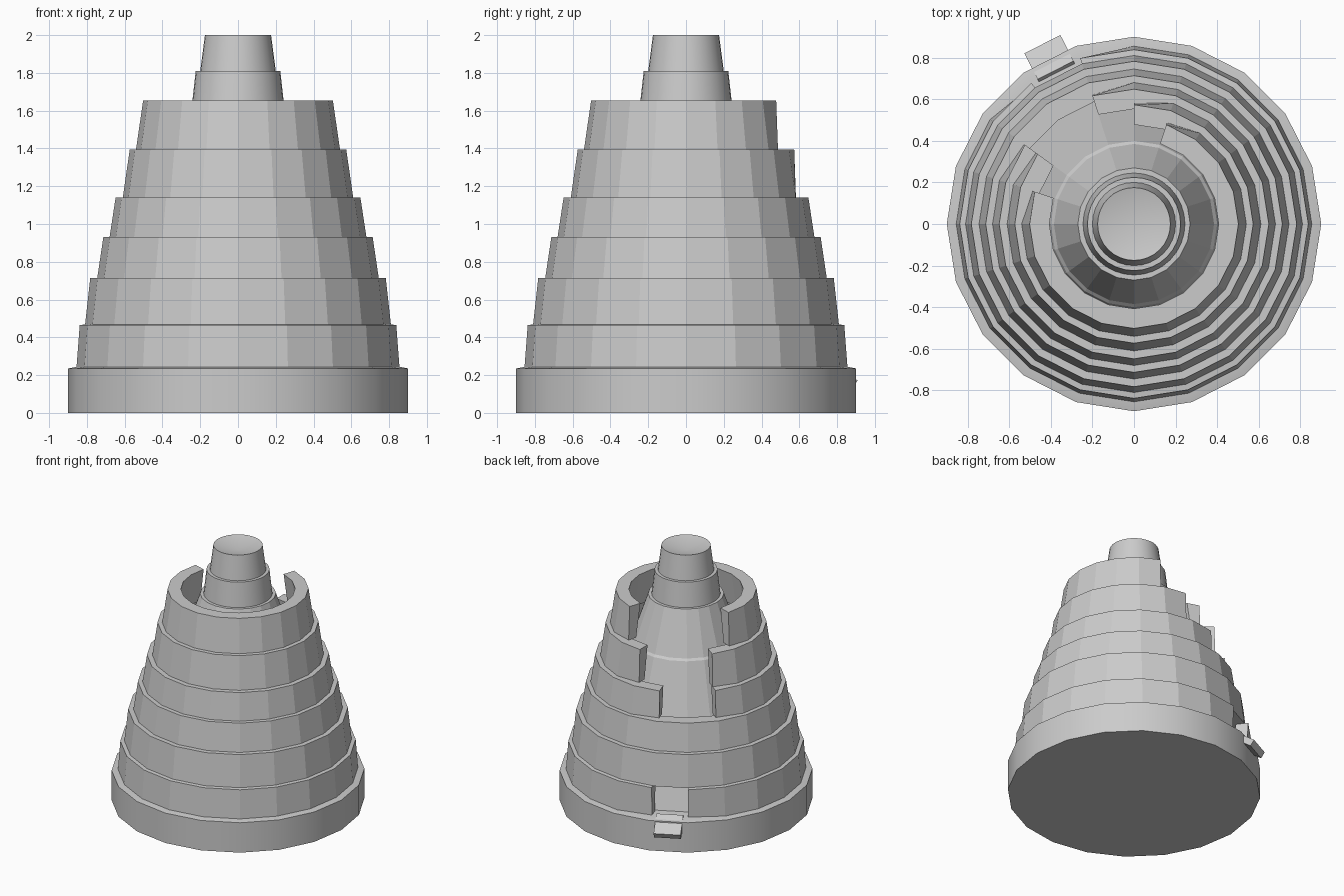
import bpy, bmesh, math
from math import sin, cos, radians

if "Cube" in bpy.data.objects:
    bpy.data.objects.remove(bpy.data.objects["Cube"])

N = 20
WALL = 0.095


def finish(name, bm, smooth=False):
    bmesh.ops.recalc_face_normals(bm, faces=bm.faces)
    me = bpy.data.meshes.new(name)
    bm.to_mesh(me)
    bm.free()
    ob = bpy.data.objects.new(name, me)
    bpy.context.collection.objects.link(ob)
    if smooth:
        bpy.ops.object.select_all(action='DESELECT')
        ob.select_set(True)
        bpy.context.view_layer.objects.active = ob
        bpy.ops.object.shade_smooth_by_angle(angle=radians(25))
    return ob


def lathe(name, profile, sides, smooth=False):
    """Revolve an (r, z) profile; points with r = 0 become fan centres."""
    bm = bmesh.new()
    rows = []
    for r, z in profile:
        if r == 0:
            rows.append([bm.verts.new((0, 0, z))] * sides)
        else:
            rows.append([bm.verts.new((r * cos(math.tau * i / sides),
                                       r * sin(math.tau * i / sides), z))
                         for i in range(sides)])
    for a, b in zip(rows, rows[1:]):
        for i in range(sides):
            j = (i + 1) % sides
            quad = list(dict.fromkeys((a[i], a[j], b[j], b[i])))
            bm.faces.new(quad)
    return finish(name, bm, smooth)


def wall(name, z0, z1, r0, r1, tilt=0.0, gap=None):
    """Thick leaning ring wall; gap = (start, end) vertex numbers left open."""
    bm = bmesh.new()
    first, count = (gap[1], N - (gap[1] - gap[0]) + 1) if gap else (0, N)
    rows = []
    for k in range(count):
        a = math.tau * (first + k) / N
        # the foot of an open wall end is pulled slightly inward
        foot = 0.028 if gap and k in (0, count - 1) else 0
        section = [(r0 - foot, z0), (r1, z1), (r1 - WALL, z1 + tilt), (r0 - WALL, z0)]
        rows.append([bm.verts.new((r * cos(a), r * sin(a), z)) for r, z in section])
    pairs = list(zip(rows, rows[1:]))
    if gap:
        bm.faces.new(rows[0])
        bm.faces.new(rows[-1])
    else:
        pairs.append((rows[-1], rows[0]))
    for a, b in pairs:
        for i in range(4):
            j = (i + 1) % 4
            bm.faces.new((a[i], a[j], b[j], b[i]))
    return finish(name, bm)


# Base drum
lathe("base", [(0, 0), (0.9, 0), (0.9, 0.235), (0.85, 0.245), (0, 0.245)], N, True)

# Stepped outer walls, some left open at the back left
wall("tier_1", 0.24, 0.465, 0.855, 0.838, 0.01, gap=(6, 7))
wall("tier_2", 0.465, 0.715, 0.81, 0.782)
wall("tier_3", 0.715, 0.93, 0.745, 0.713)
wall("tier_4", 0.93, 1.14, 0.68, 0.648, gap=(6, 8))
wall("tier_5", 1.14, 1.395, 0.61, 0.573, gap=(5, 8))
wall("tier_6", 1.395, 1.655, 0.54, 0.502, gap=(4, 9))

# Inner core seen through the openings
lathe("core", [(0.74, 0.245), (0.40, 1.27), (0.385, 1.285), (0.27, 1.62), (0, 1.62)], N)

# Spire with a dished top
lathe("spire", [(0.245, 1.62), (0.224, 1.81), (0.2, 1.81), (0.175, 2.0), (0, 1.96)], 32, True)

# Sloping entrance ramp on the doorway facet
a = radians(117)
bm = bmesh.new()
section = [(0.83, 0.265), (0.97, 0.172), (0.942, 0.13), (0.802, 0.223)]
sides = []
for s in (-0.097, 0.097):
    sides.append([bm.verts.new((r * cos(a) - s * sin(a), r * sin(a) + s * cos(a), z))
                  for r, z in section])
bm.faces.new(sides[0])
bm.faces.new(sides[1])
for i in range(4):
    j = (i + 1) % 4
    bm.faces.new((sides[0][i], sides[0][j], sides[1][j], sides[1][i]))
finish("entrance_ramp", bm)
